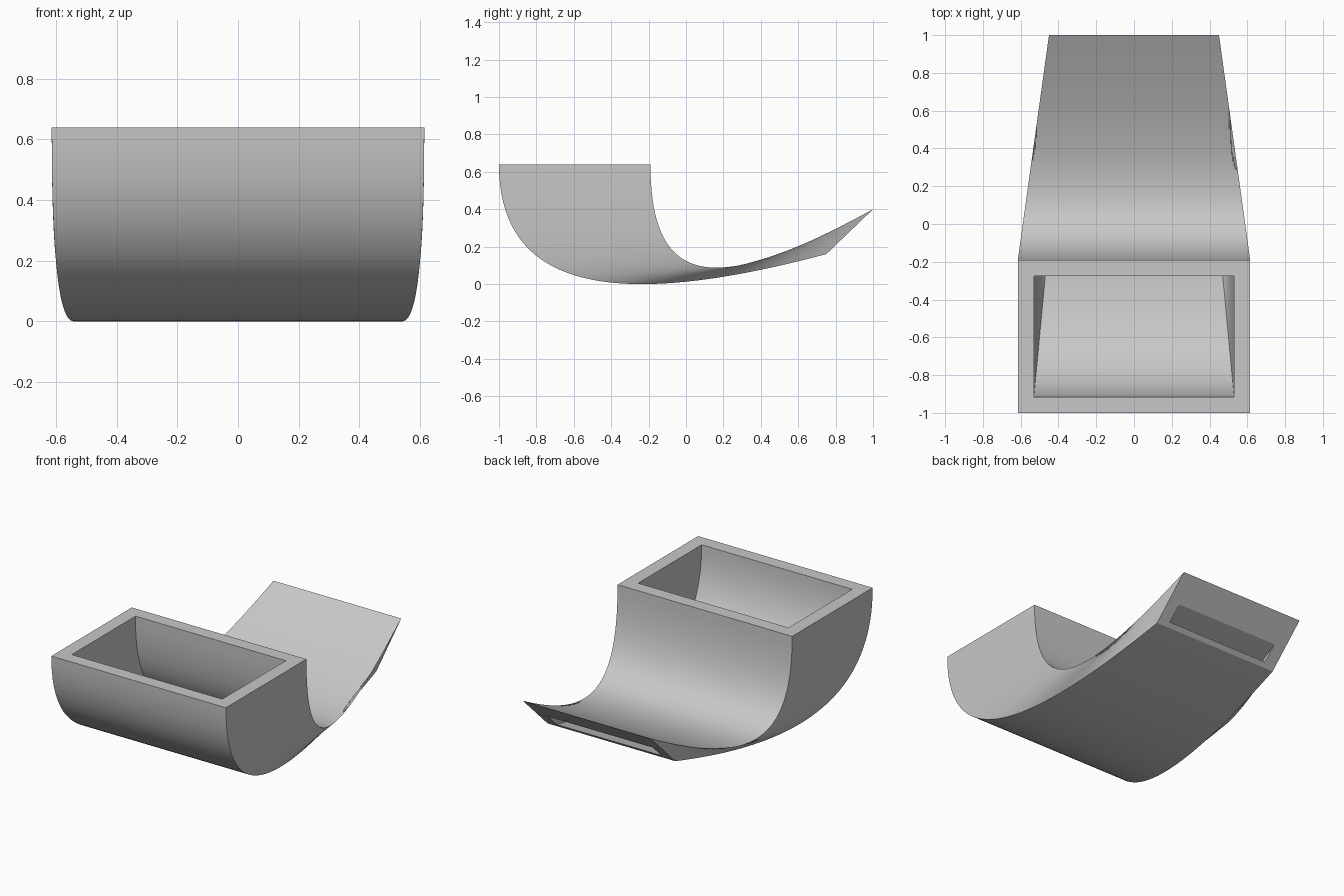
import bpy, bmesh, math
from mathutils import Vector

cube = bpy.data.objects.get("Cube")
if cube:
    bpy.data.objects.remove(cube, do_unlink=True)

STEPS = 40

grey = bpy.data.materials.new("plain_grey")
grey.use_nodes = True
colour = (0.58, 0.58, 0.58, 1)
grey.diffuse_color = colour
grey.node_tree.nodes["Principled BSDF"].inputs["Base Color"].default_value = colour


def rail(points):
    """Sample a cubic curve through (y, z) control points."""
    a, b, c, d = (Vector(p) for p in points)
    out = []
    for i in range(STEPS + 1):
        t = i / STEPS
        s = 1 - t
        out.append(a * s**3 + b * 3 * s * s * t + c * 3 * s * t * t + d * t**3)
    return out


def tube(bm, lower, upper, wide, narrow):
    """Four-sided swept tube whose half width tapers evenly along y."""
    def half(p, path):
        return wide + (narrow - wide) * (p.x - path[0].x) / (path[-1].x - path[0].x)

    rings = []
    for lo, up in zip(lower, upper):
        wl, wu = half(lo, lower), half(up, upper)
        corners = [(-wl, *lo), (wl, *lo), (wu, *up), (-wu, *up)]
        rings.append([bm.verts.new(c) for c in corners])
    for r, s in zip(rings, rings[1:]):
        for k in range(4):
            n = (k + 1) % 4
            bm.faces.new((r[k], r[n], s[n], s[k]))
    return rings


# Outer shell and inner passage
bm = bmesh.new()
outer = tube(bm,
             rail([(-1, 0.64), (-1, -0.104), (-0.24, -0.104), (0.75, 0.16)]),
             rail([(-0.19, 0.64), (-0.19, -0.05), (0.18, -0.05), (1, 0.4)]),
             0.615, 0.45)
inner = tube(bm,
             rail([(-0.915, 0.64), (-0.915, -0.02), (-0.2, -0.075), (0.775, 0.184)]),
             rail([(-0.275, 0.64), (-0.275, -0.08), (0.1, -0.015), (0.862, 0.268)]),
             0.53, 0.37)

# Flat rims joining shell and passage at both openings
for end in (0, -1):
    o, i = outer[end], inner[end]
    for k in range(4):
        n = (k + 1) % 4
        bm.faces.new((o[k], o[n], i[n], i[k]))

bmesh.ops.recalc_face_normals(bm, faces=bm.faces)
mesh = bpy.data.meshes.new("curved_chute")
bm.to_mesh(mesh)
bm.free()
mesh.materials.append(grey)
chute = bpy.data.objects.new("curved_chute", mesh)
bpy.context.collection.objects.link(chute)

# Smooth the curves, keep the rims and corners crisp
bpy.ops.object.select_all(action='DESELECT')
chute.select_set(True)
bpy.context.view_layer.objects.active = chute
bpy.ops.object.shade_smooth_by_angle(angle=math.radians(18))
